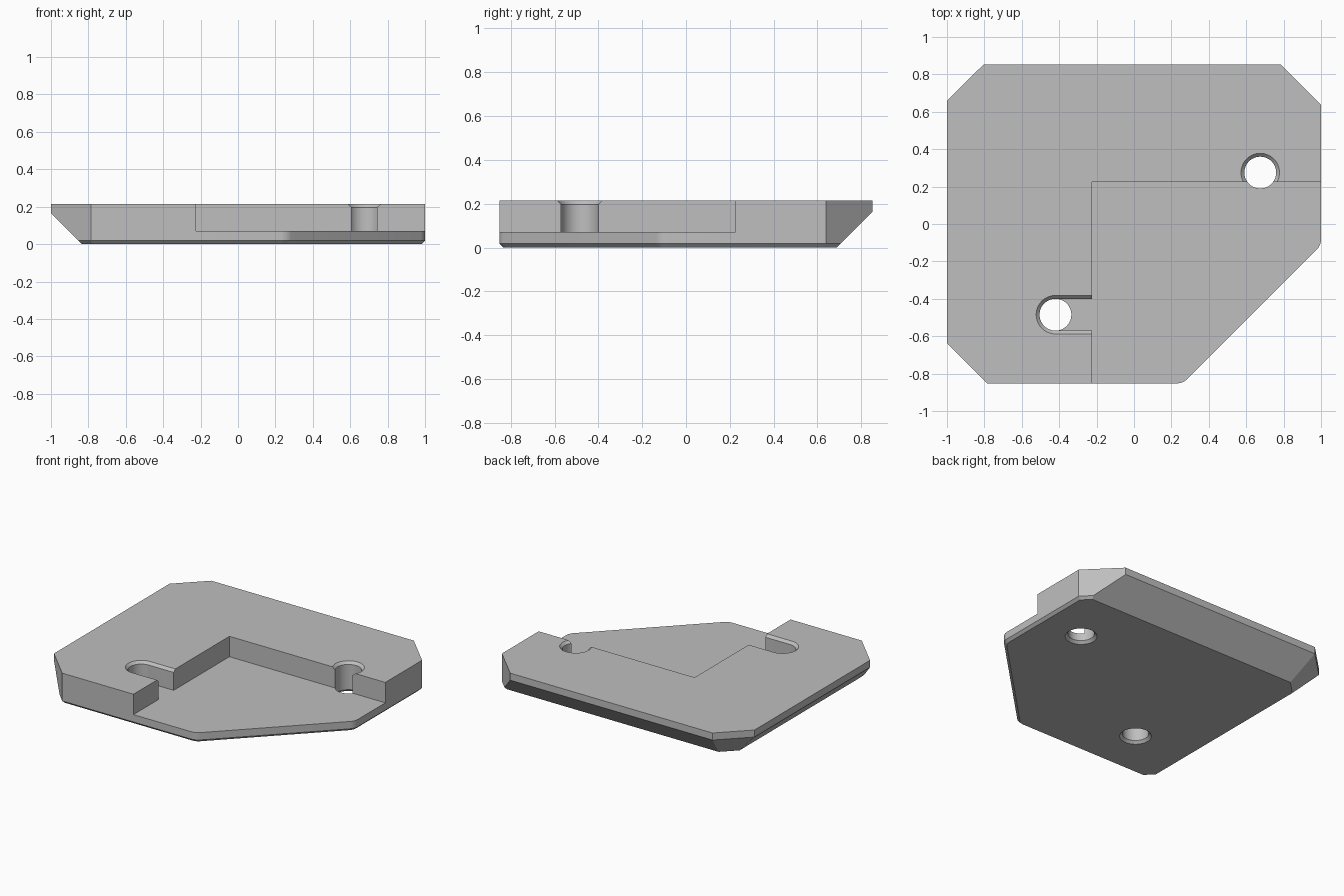
import bpy, bmesh, math
from mathutils import Vector

TOP, FLOOR = 0.215, 0.07
HOLE_R, LIP = 0.085, 0.018

if "Cube" in bpy.data.objects:
    bpy.data.objects.remove(bpy.data.objects["Cube"])

grey = bpy.data.materials.new("plain grey")
grey.use_nodes = True
grey.diffuse_color = (0.52, 0.52, 0.52, 1)
grey.node_tree.nodes["Principled BSDF"].inputs["Base Color"].default_value = grey.diffuse_color


def loft(rings):
    """Closed solid through rings of (x, y, z) points, bottom to top."""
    bm = bmesh.new()
    loops = [[bm.verts.new(p) for p in ring] for ring in rings]
    n = len(loops[0])
    for low, high in zip(loops, loops[1:]):
        for i in range(n):
            j = (i + 1) % n
            bm.faces.new((low[i], low[j], high[j], high[i]))
    bm.faces.new(loops[0][::-1])
    bm.faces.new(loops[-1])
    bmesh.ops.recalc_face_normals(bm, faces=bm.faces)
    return bm


def add_object(name, bm):
    mesh = bpy.data.meshes.new(name)
    bm.to_mesh(mesh)
    bm.free()
    mesh.materials.append(grey)
    obj = bpy.data.objects.new(name, mesh)
    bpy.context.collection.objects.link(obj)
    return obj


def prism(points, z0, z1):
    return loft([[(x, y, z) for x, y in points] for z in (z0, z1)])


def slot(x, y, length, levels, steps=24):
    """Round-ended slot (a plain round hole when length is zero)."""
    rings = []
    for z, r in levels:
        ring = []
        for k in range(2 * steps):
            a = math.pi * (k + 0.5) / steps - math.pi / 2
            shift = length if math.cos(a) > 0 else 0
            ring.append((x + shift + r * math.cos(a), y + r * math.sin(a), z))
        rings.append(ring)
    return loft(rings)


# Plate: clipped rectangle with two softened corners
outline = [(-1, -0.637), (-0.785, -0.852), (0.262, -0.852), (1, -0.114),
           (1, 0.638), (0.785, 0.852), (-0.805, 0.852), (-1, 0.66)]
bm = prism(outline, 0, TOP)
soft = [e for e in bm.edges
        if abs(e.verts[0].co.z - e.verts[1].co.z) > 0.1
        and e.verts[0].co.x > 0.2 and e.verts[0].co.y < 0]
bmesh.ops.bevel(bm, geom=soft, offset=0.03, segments=6, profile=0.5, affect='EDGES')

# Underside slopes: deep along the left and back, a fine chamfer elsewhere
bm.normal_update()
sides = [(f.calc_center_median(), f.normal.copy()) for f in bm.faces if abs(f.normal.z) < 0.5]
for co, n in sides:
    depth = 0.165 if n.y - n.x > 0.9 else 0.018
    cut = bmesh.ops.bisect_plane(
        bm, geom=bm.verts[:] + bm.edges[:] + bm.faces[:], dist=1e-6,
        plane_co=(co.x, co.y, depth), plane_no=Vector((n.x, n.y, -1)).normalized(),
        clear_outer=True)
    rim = [e for e in cut["geom_cut"] if isinstance(e, bmesh.types.BMEdge) and e.is_boundary]
    if rim:
        bmesh.ops.holes_fill(bm, edges=rim, sides=0)
bmesh.ops.recalc_face_normals(bm, faces=bm.faces)
plate = add_object("corner_plate", bm)

# Cutters: stepped pocket, open slot and two through holes
low = [(-LIP, HOLE_R + 2 * LIP), (LIP, HOLE_R)]
high = [(TOP - LIP, HOLE_R), (TOP + LIP, HOLE_R + 2 * LIP)]
pocket = [(-0.225, -1.2), (1.3, -1.2), (1.3, 0.225), (-0.225, 0.225)]
cutters = [
    add_object("pocket_cutter", prism(pocket, FLOOR, 0.4)),
    add_object("slot_cutter", slot(-0.42, -0.485, 0.4, [(FLOOR, HOLE_R)] + high)),
    add_object("front_hole_cutter", slot(-0.42, -0.485, 0, low + [(0.15, HOLE_R)])),
    add_object("back_hole_cutter", slot(0.675, 0.275, 0, low + high)),
]
for cutter in cutters:
    cutter.hide_render = True
    mod = plate.modifiers.new(cutter.name, 'BOOLEAN')
    mod.operation, mod.solver, mod.object = 'DIFFERENCE', 'EXACT', cutter

# Apply the cuts, drop the cutters and smooth the round walls
bpy.ops.object.select_all(action='DESELECT')
plate.select_set(True)
bpy.context.view_layer.objects.active = plate
for mod in list(plate.modifiers):
    bpy.ops.object.modifier_apply(modifier=mod.name)
for cutter in cutters:
    bpy.data.objects.remove(cutter)
bpy.ops.object.shade_smooth_by_angle(angle=math.radians(25))
